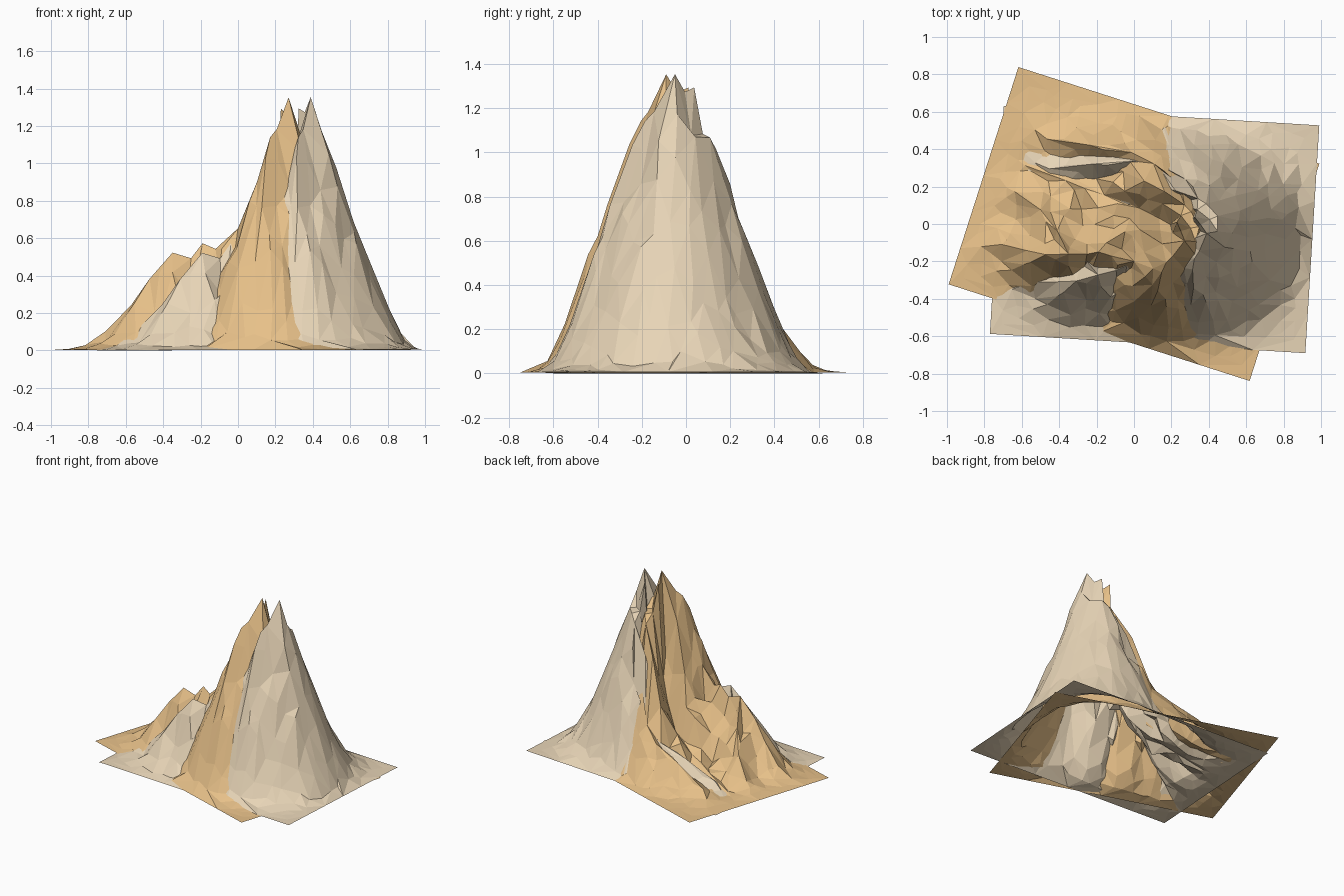
import bpy, random
from math import radians
from mathutils import Vector, geometry

if "Cube" in bpy.data.objects:
    bpy.data.objects.remove(bpy.data.objects["Cube"])

random.seed(4)
HU, HV = 0.845, 0.61          # half size of one terrain tile

# Slope profile: distance from the summit -> height
PROFILE = [(0, 1.35), (.05, 1.18), (.12, 1.0), (.2, .77), (.3, .5), (.37, .31),
           (.45, .15), (.51, .05), (.58, .015), (.72, 0)]

# Ridge crests (u, v, height)
CRESTS = [
    [(.285, -.003, 1.35), (.25, .04, 1.27), (.215, .08, 1.29), (.225, .12, 1.08), (.225, .18, 1.01),
     (.15, .28, .6), (0, .34, .36), (-.13, .36, .27), (-.35, .33, .19), (-.58, .29, .07)],
    [(.285, -.003, 1.35), (.25, -.1, 1.18), (.22, -.2, 1.03), (.17, -.195, .9), (.061, -.19, .65),
     (-.062, -.2, .54), (-.135, -.2, .57), (-.19, -.23, .49), (-.284, -.26, .52),
     (-.40, -.3, .38), (-.50, -.31, .24), (-.64, -.32, .1)],
    [(.22, -.2, 1.03), (.23, -.3, .76), (.22, -.39, .46)],
    [(-.284, -.26, .52), (-.38, -.16, .34), (-.5, -.08, .2), (-.66, -.03, .07)],
]
# Valley floor on the open side of the massif
VALLEY = [(.12, .07, .42), (0, .09, .24), (-.2, .1, .14), (-.42, .11, .08), (-.65, .12, .02)]


def interp(table, x):
    for (a, fa), (b, fb) in zip(table, table[1:]):
        if x <= b:
            return fa + (fb - fa) * (x - a) / (b - a)
    return table[-1][1]


INVERSE = [(h, d) for d, h in reversed(PROFILE)]


def nearest(line, p):
    """Yield (distance, height) of p against each segment of a line."""
    for a, b in zip(line, line[1:]):
        va, vb = Vector(a[:2]), Vector(b[:2])
        t = max(0, min(1, (p - va).dot(vb - va) / (vb - va).length_squared))
        yield (p - va.lerp(vb, t)).length, a[2] + (b[2] - a[2]) * t


def height(u, v):
    p = Vector((u, v))
    # low ridges fall away more gently than the main summit
    z = max(interp(PROFILE, interp(INVERSE, h) + d * (.72 if h < .4 else .85 if h < .6 else 1))
            for line in CRESTS for d, h in nearest(line, p))
    for d, h in nearest(VALLEY, p):
        z = min(z, h + d + 22 * d * d)
    z = max(z, max(h - 0.6 * d for d, h in nearest(VALLEY, p)), 0)
    return z * min(1, .2 + .8 * (HV - abs(v)) / .17, .3 + .7 * (HU - abs(u)) / .12)


def terrain_mesh():
    pts, zs, edges = [], [], []

    def add(u, v, z):
        for i, q in enumerate(pts):
            if abs(q.x - u) + abs(q.y - v) < 1e-5:
                return i
        pts.append(Vector((u, v)))
        zs.append(z)
        return len(pts) - 1

    # exact crest and valley lines
    for line in CRESTS + [VALLEY]:
        ids = [add(*c) for c in line]
        edges.extend(zip(ids, ids[1:]))
    # flat border
    for i in range(7):
        for s in (-1, 1):
            add(-HU + i * HU / 3, s * HV, 0)
            add(s * HU, -HV + i * HV / 3, 0)
    # irregular rocky slopes
    nu, nv = 21, 16
    for i in range(1, nu):
        for j in range(1, nv):
            u = -HU + 2 * HU * (i + random.uniform(-.35, .35)) / nu
            v = -HV + 2 * HV * (j + random.uniform(-.35, .35)) / nv
            if min((q - Vector((u, v))).length for q in pts) < .035:
                continue
            rough = .15 if u < 0 else .05
            add(u, v, height(u, v) * (1 + random.uniform(-rough, rough)))
    res = geometry.delaunay_2d_cdt(pts, edges, [], 0, 1e-6)
    verts = [(p.x, p.y, zs[o[0]] if o else height(p.x, p.y)) for p, o in zip(res[0], res[3])]
    mesh = bpy.data.meshes.new("terrain")
    mesh.from_pydata(verts, [], res[2])
    return mesh


def place(name, mesh, color, loc, rot):
    mat = bpy.data.materials.new(name + "_rock")
    mat.diffuse_color = color
    mat.use_nodes = True
    mat.node_tree.nodes["Principled BSDF"].inputs["Base Color"].default_value = mat.diffuse_color
    mesh.materials.append(mat)
    ob = bpy.data.objects.new(name, mesh)
    ob.location, ob.rotation_euler = loc, rot
    bpy.context.collection.objects.link(ob)


# Two turned copies of the same massif, pushed through each other
base = terrain_mesh()
twin = base.copy()
place("sandstone_mountain", base, (.80, .53, .25, 1), (0, 0, .003), (0, 0, radians(-17.8)))
place("limestone_mountain", twin, (.80, .66, .47, 1), (.11, -.03, .003), (0, -.004, radians(-3.5)))
